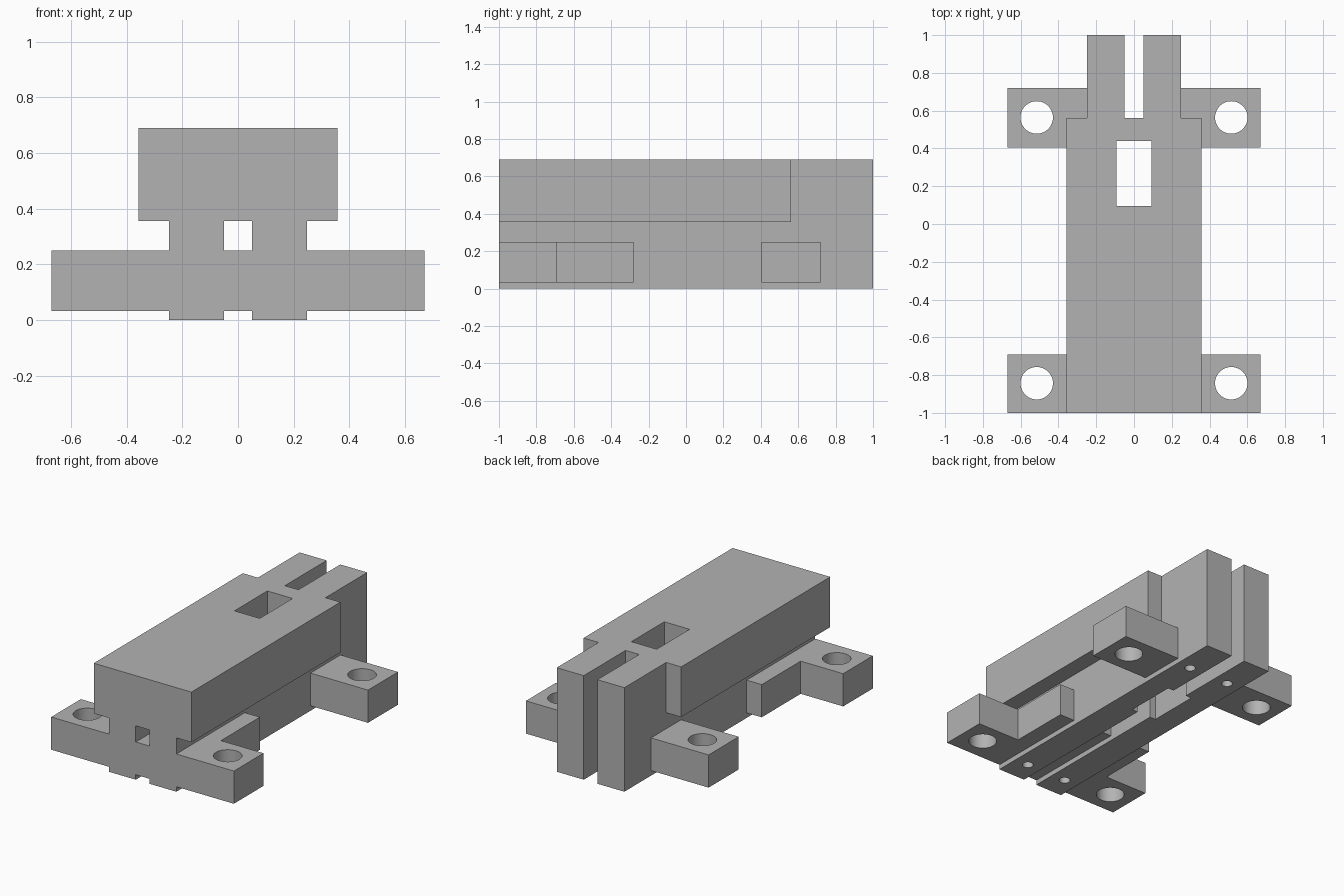
import bpy, bmesh
from math import radians

if "Cube" in bpy.data.objects:
    bpy.data.objects.remove(bpy.data.objects["Cube"], do_unlink=True)

# Plain grey metal
GREY = (0.45, 0.45, 0.45, 1.0)
grey = bpy.data.materials.new("grey_metal")
grey.use_nodes = True
grey.diffuse_color = GREY
grey.node_tree.nodes["Principled BSDF"].inputs["Base Color"].default_value = GREY


def add_object(name, bm):
    mesh = bpy.data.meshes.new(name)
    bm.to_mesh(mesh)
    bm.free()
    mesh.materials.append(grey)
    obj = bpy.data.objects.new(name, mesh)
    bpy.context.collection.objects.link(obj)
    return obj


def box(name, xs, ys, zs):
    bm = bmesh.new()
    bmesh.ops.create_cube(bm, size=1)
    for v in bm.verts:
        v.co = [r[0] if c < 0 else r[1] for c, r in zip(v.co, (xs, ys, zs))]
    return add_object(name, bm)


def peg(name, radius, x, y, z0, z1):
    bm = bmesh.new()
    bmesh.ops.create_cone(bm, cap_ends=True, segments=48, radius1=radius,
                          radius2=radius, depth=z1 - z0)
    bmesh.ops.translate(bm, verts=bm.verts, vec=(x, y, (z0 + z1) / 2))
    return add_object(name, bm)


def combine(target, tool, operation):
    mod = target.modifiers.new(operation.title(), 'BOOLEAN')
    mod.operation, mod.solver, mod.object = operation, 'EXACT', tool
    bpy.context.view_layer.objects.active = target
    bpy.ops.object.modifier_apply(modifier=mod.name)
    bpy.data.objects.remove(tool, do_unlink=True)


FOOT_Z = (0.033, 0.25)

# Wide upper block is the core of the bracket
bracket = box("slide_bracket", (-0.358, 0.358), (-1, 0.562), (0.357, 0.69))

# Two full-length rails under and behind the block
for x0, x1 in ((-0.248, -0.05), (0.05, 0.248)):
    combine(bracket, box("rail", (x0, x1), (-1, 1), (0, 0.69)), 'UNION')

# Front base plate bridging the rails, and the front mounting feet
combine(bracket, box("base_plate", (-0.358, 0.358), (-1, -0.282), FOOT_Z), 'UNION')
combine(bracket, box("front_feet", (-0.67, 0.67), (-1, -0.69), FOOT_Z), 'UNION')

# Rear mounting feet
for x0, x1 in ((-0.67, -0.15), (0.15, 0.67)):
    combine(bracket, box("rear_foot", (x0, x1), (0.405, 0.72), FOOT_Z), 'UNION')

# Rectangular window through the block and rails
combine(bracket, box("window", (-0.093, 0.093), (0.095, 0.44), (-0.1, 0.8)), 'DIFFERENCE')

# Bolt holes through the feet and blind screw holes under the rails
for side in (-1, 1):
    for y in (-0.843, 0.564):
        combine(bracket, peg("bolt_hole", 0.086, side * 0.515, y, -0.1, 0.3), 'DIFFERENCE')
    for y in (-0.845, 0.717):
        combine(bracket, peg("screw_hole", 0.034, side * 0.149, y, -0.1, 0.25), 'DIFFERENCE')

# Merge leftover flat splits
bm = bmesh.new()
bm.from_mesh(bracket.data)
bmesh.ops.remove_doubles(bm, verts=bm.verts, dist=0.0001)
bmesh.ops.dissolve_limit(bm, angle_limit=radians(1), verts=bm.verts, edges=bm.edges)
bm.to_mesh(bracket.data)
bm.free()

bpy.ops.object.select_all(action='DESELECT')
bracket.select_set(True)
bpy.context.view_layer.objects.active = bracket
bpy.ops.object.shade_smooth_by_angle(angle=radians(30))
